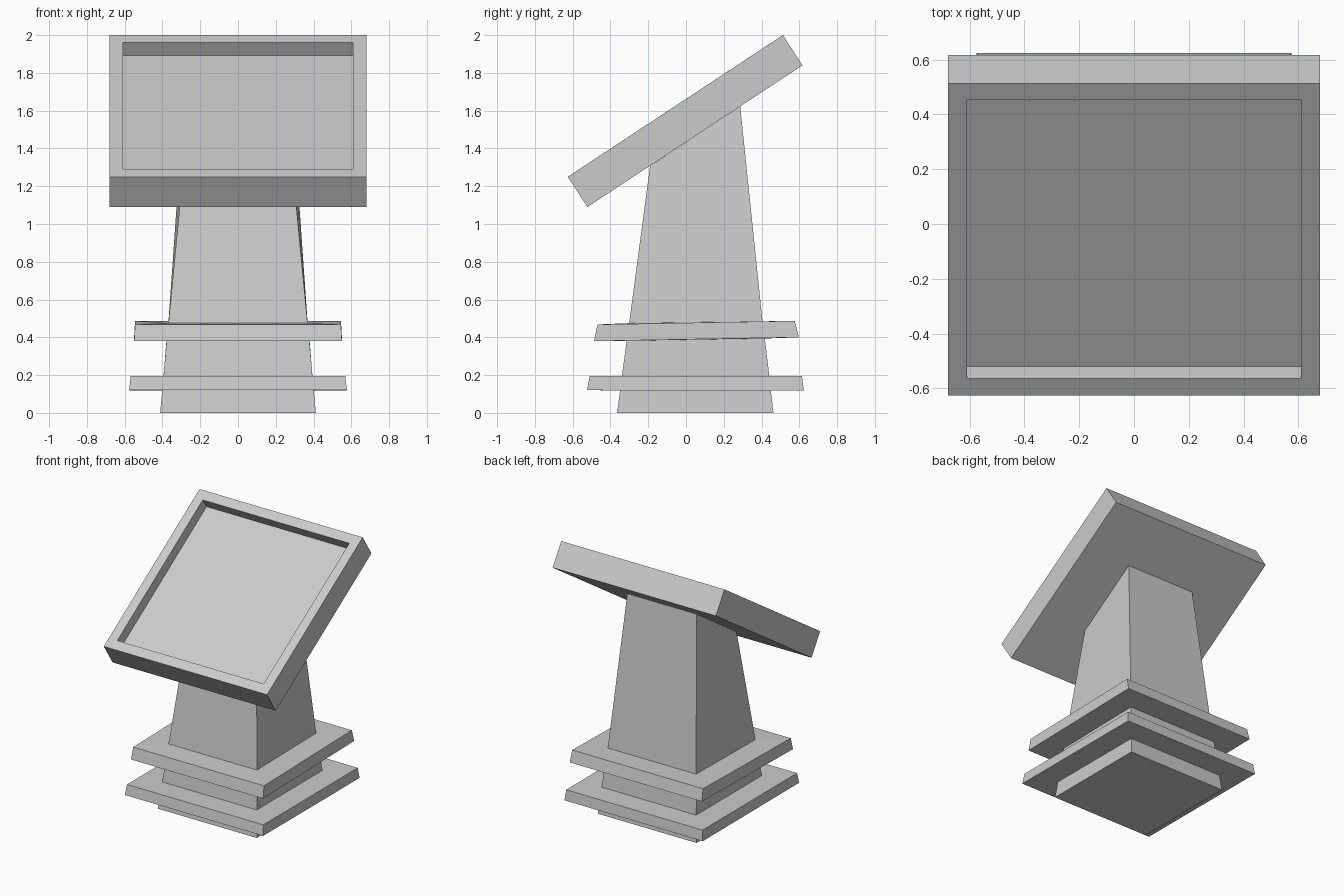
import bpy, bmesh


def loft(name, rings):
    """Rings are (half width, front y, front z, back y, back z), bottom to top."""
    bm = bmesh.new()
    loops = []
    for w, yf, zf, yb, zb in rings:
        loops.append([bm.verts.new(p) for p in
                      ((-w, yf, zf), (w, yf, zf), (w, yb, zb), (-w, yb, zb))])
    for a, b in zip(loops, loops[1:]):
        for i in range(4):
            j = (i + 1) % 4
            bm.faces.new((a[i], a[j], b[j], b[i]))
    bm.faces.new(loops[0][::-1])
    bm.faces.new(loops[-1])
    bmesh.ops.recalc_face_normals(bm, faces=bm.faces)
    mesh = bpy.data.meshes.new(name)
    bm.to_mesh(mesh)
    bm.free()
    obj = bpy.data.objects.new(name, mesh)
    bpy.context.collection.objects.link(obj)
    return obj


# Tapered pedestal with two projecting ledges, one continuous skin
loft("pedestal", [
    (0.412, -0.365, 0.0, 0.463, 0.0),
    (0.401, -0.349, 0.12, 0.449, 0.118),
    (0.576, -0.524, 0.12, 0.624, 0.118),    # lower ledge
    (0.568, -0.510, 0.196, 0.614, 0.196),
    (0.394, -0.339, 0.196, 0.441, 0.196),
    (0.378, -0.314, 0.382, 0.417, 0.394),
    (0.550, -0.487, 0.38, 0.597, 0.40),     # upper ledge
    (0.545, -0.469, 0.468, 0.576, 0.487),
    (0.368, -0.301, 0.475, 0.405, 0.484),
    (0.288, -0.190, 1.308, 0.287, 1.623),   # sloped top under the panel
])

# Tilted panel: outer box, then a rim and a recessed floor
loft("display_panel", [
    (0.68, -0.522, 1.09, 0.617, 1.84),
    (0.68, -0.626, 1.25, 0.513, 2.0),
    (0.61, -0.565, 1.29, 0.452, 1.96),
    (0.61, -0.520, 1.222, 0.497, 1.892),
])
